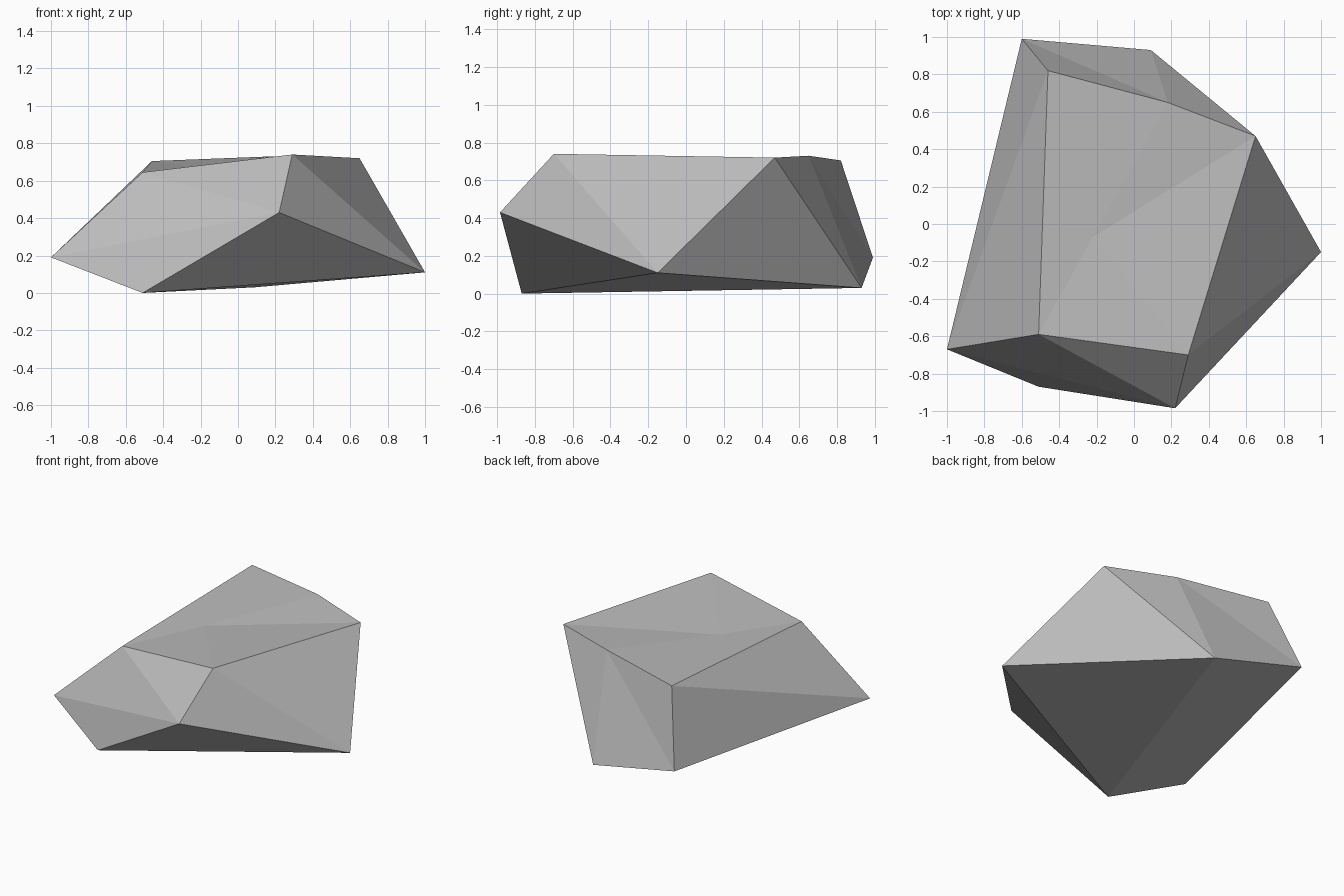
import bpy
import bmesh

default_cube = bpy.data.objects.get("Cube")
if default_cube:
    bpy.data.objects.remove(default_cube, do_unlink=True)


def make_material(name, colour):
    material = bpy.data.materials.new(name)
    material.use_nodes = True
    material.diffuse_color = colour
    for node in material.node_tree.nodes:
        if node.type == "BSDF_PRINCIPLED":
            node.inputs["Base Color"].default_value = colour
            node.inputs["Roughness"].default_value = 0.9
    return material


# Corners of the boulder
corners = {
    # lower belt
    "west": (-1.0, -0.67, 0.19),
    "north": (-0.6, 0.99, 0.19),
    "back": (0.09, 0.93, 0.03),
    "east": (1.0, -0.15, 0.11),
    "nose": (0.22, -0.985, 0.43),
    "foot": (-0.51, -0.87, 0.0),
    # upper rim
    "rim_west": (-0.51, -0.59, 0.645),
    "rim_front": (0.29, -0.7, 0.74),
    "rim_east": (0.65, 0.47, 0.72),
    "rim_back": (0.18, 0.65, 0.73),
    "rim_north": (-0.46, 0.82, 0.705),
    # shallow dip in the top
    "dip": (-0.22, -0.07, 0.67),
}

# Facets of the sides and underside
facets = [
    "west foot nose", "west nose rim_west", "rim_west nose rim_front",
    "nose east rim_front", "rim_front east rim_east", "nose foot east",
    "east back rim_east", "rim_east back rim_back", "back north rim_back",
    "rim_back north rim_north", "north west rim_north",
    "west rim_west rim_north",
    "foot back east", "foot north back", "foot west north",
]

# Top facets fan out from the dip to the rim
rim = [name for name in corners if name.startswith("rim")]
for start, end in zip(rim, rim[1:] + rim[:1]):
    facets.append(f"dip {start} {end}")

bm = bmesh.new()
verts = {name: bm.verts.new(place) for name, place in corners.items()}
for facet in facets:
    bm.faces.new([verts[name] for name in facet.split()])
bmesh.ops.recalc_face_normals(bm, faces=bm.faces[:])

mesh = bpy.data.meshes.new("boulder")
bm.to_mesh(mesh)
bm.free()
mesh.materials.append(make_material("stone grey", (0.5, 0.5, 0.5, 1.0)))
boulder = bpy.data.objects.new("boulder", mesh)
bpy.context.collection.objects.link(boulder)
